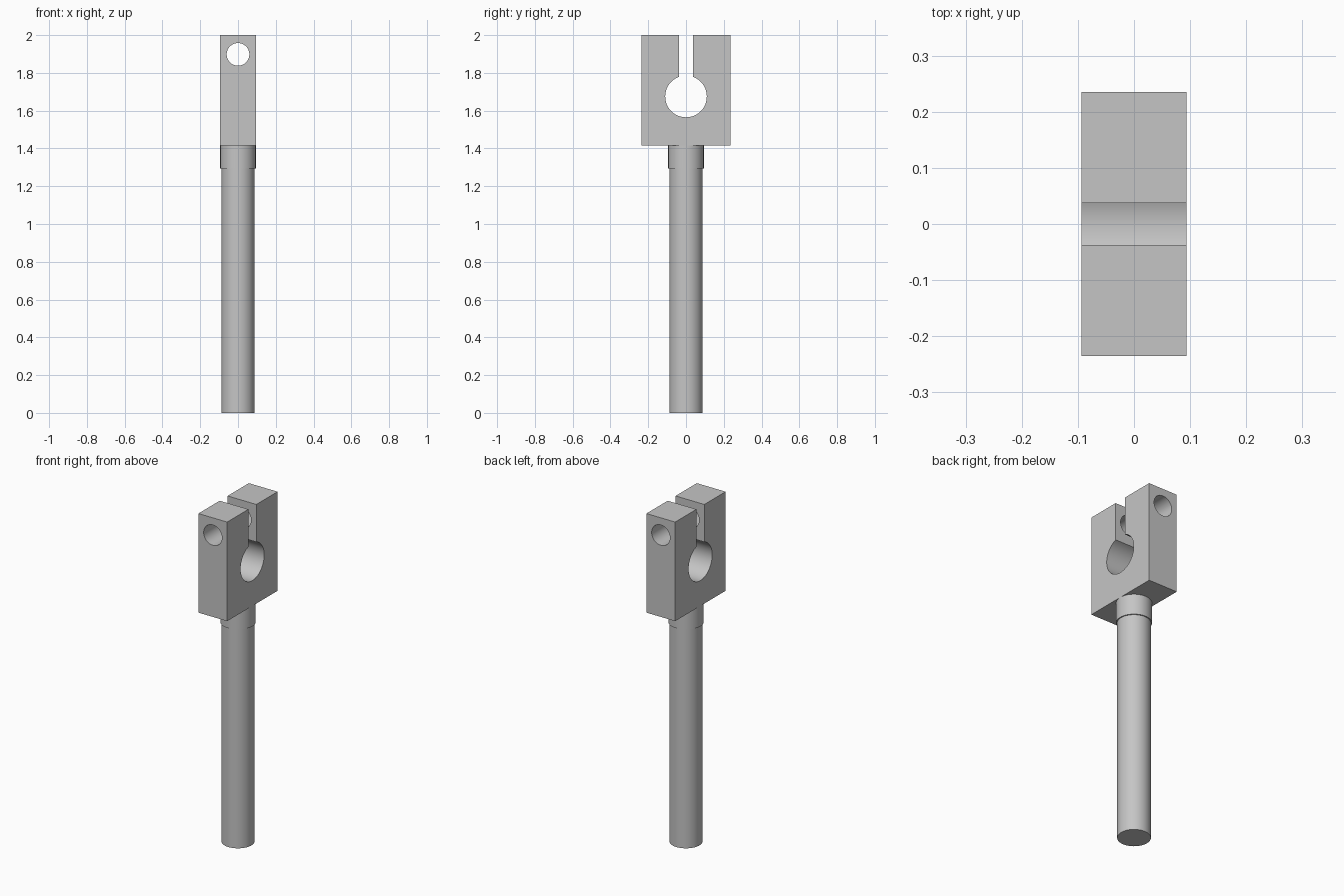
import bpy, bmesh
from math import sin, cos, asin, pi

cube = bpy.data.objects.get("Cube")
if cube:
    bpy.data.objects.remove(cube, do_unlink=True)

HALF_X, HALF_Y = 0.094, 0.235
HEAD_Z, TOP_Z = 1.415, 2.0
SLOT, BORE_R, BORE_Z = 0.037, 0.11, 1.675

steel = bpy.data.materials.new("light grey steel")
steel.use_nodes = True
grey = (0.56, 0.56, 0.56, 1)
steel.diffuse_color = grey
steel.node_tree.nodes["Principled BSDF"].inputs["Base Color"].default_value = grey


def select(obj):
    bpy.ops.object.select_all(action="DESELECT")
    obj.select_set(True)
    bpy.context.view_layer.objects.active = obj


def smooth(obj):
    select(obj)
    bpy.ops.object.shade_smooth_by_angle(angle=pi / 6)


def cylinder(name, radius, z0, z1):
    bpy.ops.mesh.primitive_cylinder_add(
        vertices=64, radius=radius, depth=z1 - z0, location=(0, 0, (z0 + z1) / 2))
    obj = bpy.context.object
    obj.name = name
    obj.data.materials.append(steel)
    return obj


# Shaft and the slightly wider collar under the head
smooth(cylinder("shaft", 0.088, 0, 1.295))
smooth(cylinder("collar", HALF_X, 1.295, HEAD_Z))

# Clamp head: slotted keyhole profile extruded along x
start = asin(SLOT / BORE_R)
steps = 56
arc = [start + (2 * pi - 2 * start) * i / steps for i in range(steps + 1)]
profile = [(-SLOT, TOP_Z), (-HALF_Y, TOP_Z), (-HALF_Y, HEAD_Z),
           (HALF_Y, HEAD_Z), (HALF_Y, TOP_Z), (SLOT, TOP_Z)]
profile += [(BORE_R * sin(a), BORE_Z + BORE_R * cos(a)) for a in arc]

bm = bmesh.new()
face = bm.faces.new([bm.verts.new((-HALF_X, y, z)) for y, z in profile])
extruded = bmesh.ops.extrude_face_region(bm, geom=[face])["geom"]
bmesh.ops.translate(bm, vec=(2 * HALF_X, 0, 0),
                    verts=[g for g in extruded if isinstance(g, bmesh.types.BMVert)])
bmesh.ops.recalc_face_normals(bm, faces=bm.faces)
mesh = bpy.data.meshes.new("clamp_head")
bm.to_mesh(mesh)
bm.free()
head = bpy.data.objects.new("clamp_head", mesh)
mesh.materials.append(steel)
bpy.context.collection.objects.link(head)

# Bolt hole through both jaws
cutter = cylinder("bolt_hole_cutter", 0.06, -0.4, 0.4)
cutter.location = (0, 0, 1.898)
cutter.rotation_euler.x = pi / 2
cutter.hide_render = True
select(head)
cut = head.modifiers.new("bolt_hole", "BOOLEAN")
cut.operation = "DIFFERENCE"
cut.solver = "EXACT"
cut.object = cutter
bpy.ops.object.modifier_apply(modifier=cut.name)
bpy.data.objects.remove(cutter, do_unlink=True)
smooth(head)
